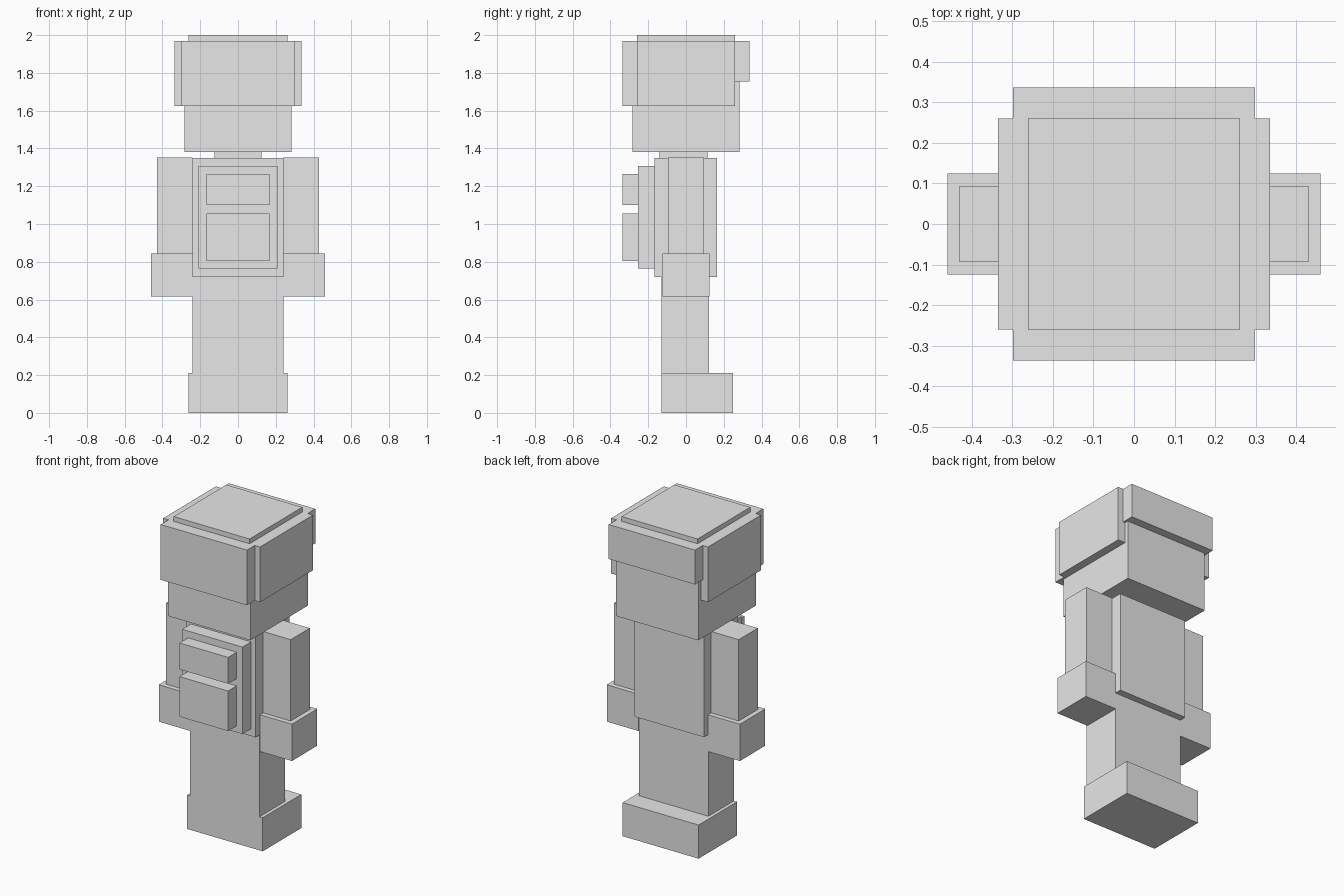
import bpy

cube = bpy.data.objects.get("Cube")
if cube:
    bpy.data.objects.remove(cube, do_unlink=True)

# One plain grey for the whole figure
grey = bpy.data.materials.new("plain grey")
grey.use_nodes = True
colour = (0.8, 0.8, 0.8, 1)
grey.diffuse_color = colour
grey.node_tree.nodes["Principled BSDF"].inputs["Base Color"].default_value = colour


def box(name, x, y, z):
    """Add a box spanning the given (low, high) ranges."""
    spans = (x, y, z)
    bpy.ops.mesh.primitive_cube_add(size=1, location=[(a + b) / 2 for a, b in spans])
    obj = bpy.context.object
    obj.name = name
    for v in obj.data.vertices:
        v.co = [c * (b - a) for c, (a, b) in zip(v.co, spans)]
    obj.data.materials.append(grey)
    return obj


def mid(half):
    return (-half, half)


def pair(name, x, y, z):
    """Add a left box and its mirrored right twin."""
    box("left_" + name, x, y, z)
    box("right_" + name, (-x[1], -x[0]), y, z)


# Feet and legs
box("feet", mid(0.262), (-0.13, 0.25), (0, 0.21))
box("legs", mid(0.24), (-0.13, 0.122), (0.21, 0.72))

# Torso with chest pack and two pockets
box("torso", mid(0.24), (-0.168, 0.165), (0.72, 1.35))
box("chest_pack", mid(0.208), (-0.253, -0.168), (0.765, 1.308))
for name, z in (("lower_pocket", (0.805, 1.055)), ("upper_pocket", (1.10, 1.265))):
    box(name, mid(0.168), (-0.337, -0.253), z)

# Arms and hands
pair("arm", (0.24, 0.43), mid(0.094), (0.845, 1.353))
pair("hand", (0.24, 0.46), mid(0.125), (0.615, 0.845))

# Neck and head
box("neck", mid(0.125), (-0.14, 0.115), (1.35, 1.382))
box("head", mid(0.284), mid(0.284), (1.382, 1.97))

# Helmet panels around the head
box("helmet_front", mid(0.298), (-0.337, -0.26), (1.625, 1.97))
box("helmet_back", mid(0.298), (0.26, 0.337), (1.755, 1.97))
pair("helmet_side", (0.28, 0.335), mid(0.26), (1.625, 1.97))
box("helmet_top", mid(0.262), mid(0.26), (1.97, 2.0))
